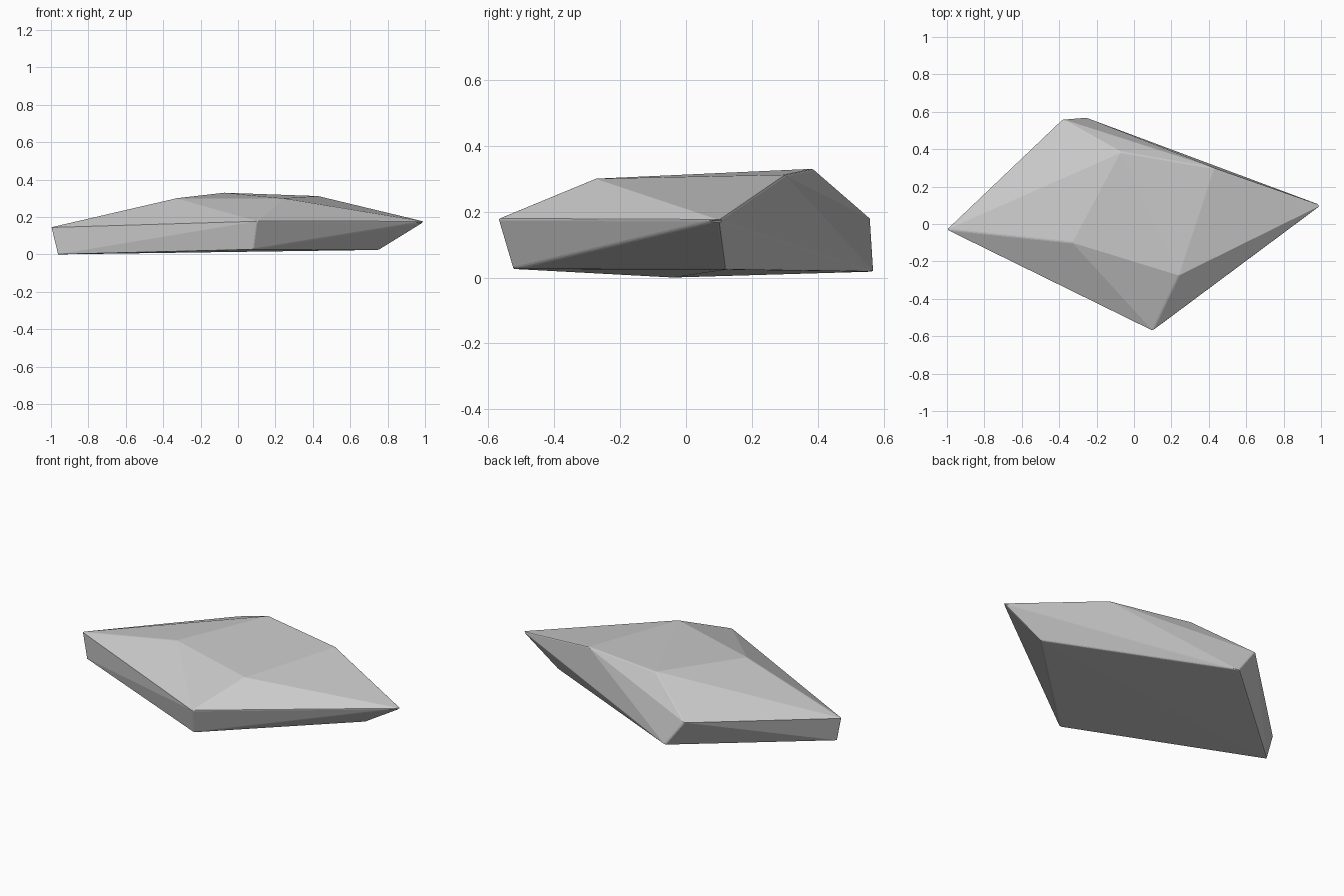
import bpy, bmesh

if "Cube" in bpy.data.objects:
    bpy.data.objects.remove(bpy.data.objects["Cube"])

# Faceted slab of rock: three rings of four corners, wrapped by a convex hull
# ring order: left, front, right, back
base = [(-0.965, -0.04, 0.0), (0.08, -0.525, 0.026), (0.755, 0.12, 0.024), (-0.26, 0.57, 0.018)]
rim = [(-1.0, -0.03, 0.145), (0.10, -0.57, 0.178), (1.0, 0.10, 0.175), (-0.38, 0.56, 0.178)]
crown = [(-0.33, -0.10, 0.30), (0.24, -0.275, 0.30), (0.43, 0.30, 0.312), (-0.07, 0.385, 0.33)]

bm = bmesh.new()
for co in base + rim + crown:
    bm.verts.new(co)
bmesh.ops.convex_hull(bm, input=bm.verts[:])
bmesh.ops.recalc_face_normals(bm, faces=bm.faces[:])
mesh = bpy.data.meshes.new("rock_slab")
bm.to_mesh(mesh)
bm.free()
rock = bpy.data.objects.new("rock_slab", mesh)
bpy.context.collection.objects.link(rock)

# Slightly worn edges
bevel = rock.modifiers.new("worn_edges", 'BEVEL')
bevel.width = 0.006
bevel.segments = 2
bevel.limit_method = 'ANGLE'
bevel.angle_limit = 0.5
